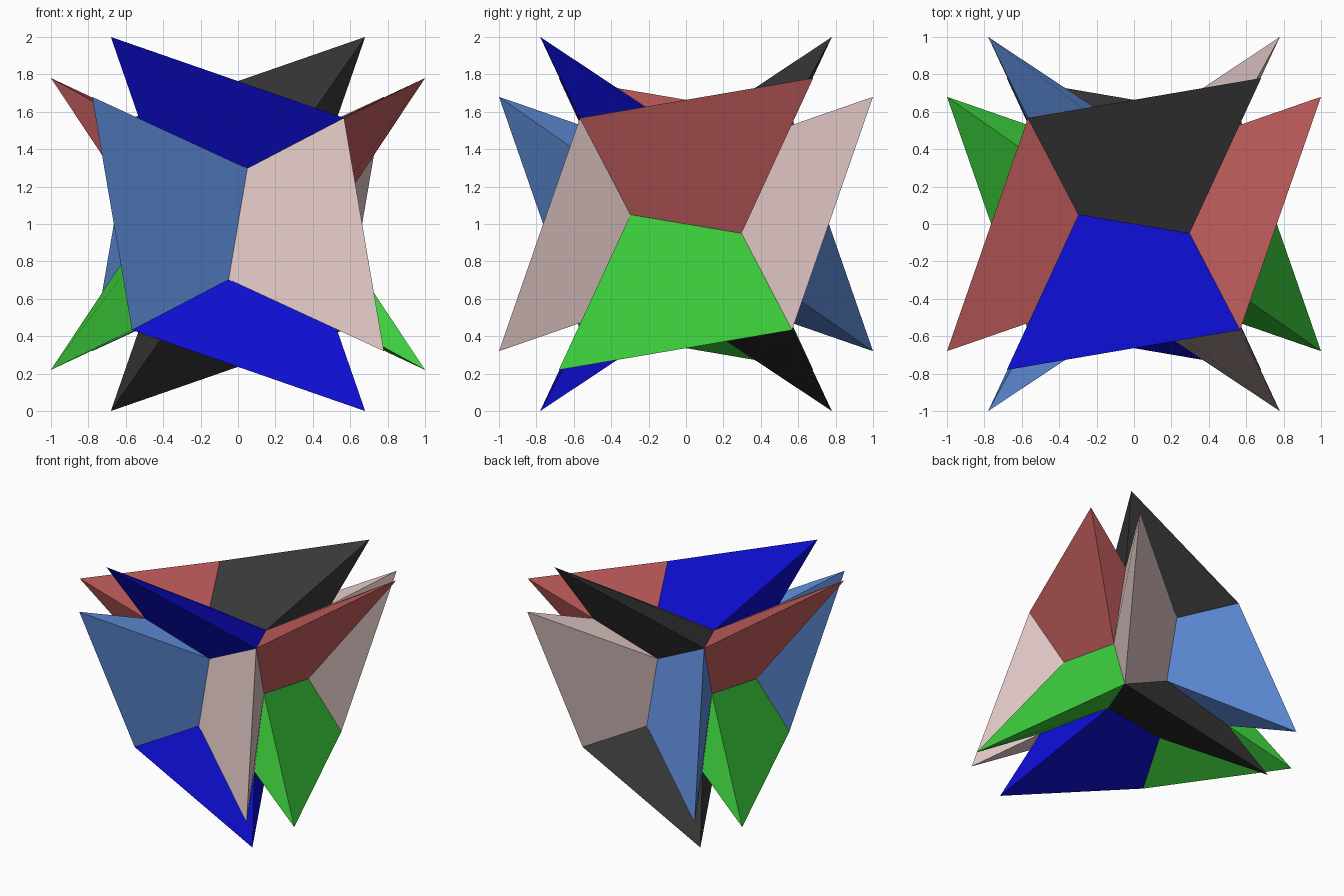
import bpy
from mathutils import Vector

if "Cube" in bpy.data.objects:
    bpy.data.objects.remove(bpy.data.objects["Cube"], do_unlink=True)


def linear(c):
    c /= 255
    return c / 12.92 if c <= 0.04045 else ((c + 0.055) / 1.055) ** 2.4


def material(name, rgb):
    colour = (*[linear(c) for c in rgb], 1)
    m = bpy.data.materials.new(name)
    m.use_nodes = True
    m.diffuse_color = colour
    bsdf = m.node_tree.nodes["Principled BSDF"]
    bsdf.inputs["Base Color"].default_value = colour
    bsdf.inputs["Roughness"].default_value = 0.8
    return m


# One spike of the front piece, about the star's centre
TIP = (-0.68, -0.78, 1.0)        # outer point
RIDGE = (0.567, -0.567, 0.567)   # corner where three pieces meet outside
SEAM_A = (0.297, -0.05, 0.45)    # ends of the seam with the opposite piece
SEAM_B = (-0.297, 0.05, 0.45)
SIDE = (0.05, -0.45, 0.297)      # end of the seam between the side pieces
NOTCH = (-0.51, -0.51, 0.51)     # dent where three spikes meet
SPIKE = [TIP, RIDGE, SEAM_A, SEAM_B, SIDE, NOTCH]
FACES = [(0, 1, 2, 3), (0, 5, 4, 1), (0, 3, 5)]


def half_turn(p):
    return (-p[0], p[1], -p[2])


def piece(name, turn, mat):
    """Two spikes related by a half turn, rotated into place."""
    points = SPIKE + [half_turn(p) for p in SPIKE]
    verts = [Vector(turn(*p)) + Vector((0, 0, 1)) for p in points]
    faces = FACES + [tuple(i + 6 for i in f) for f in FACES]
    mesh = bpy.data.meshes.new(name)
    mesh.from_pydata(verts, [], faces)
    mesh.materials.append(mat)
    mesh.update()
    obj = bpy.data.objects.new(name, mesh)
    bpy.context.collection.objects.link(obj)


# Six interlocking pieces, one colour each
piece("front_piece", lambda x, y, z: (x, y, z), material("blue", (13, 13, 208)))
piece("back_piece", lambda x, y, z: (-x, -y, z), material("charcoal", (58, 58, 58)))
piece("right_piece", lambda x, y, z: (y, -z, -x), material("light blue", (96, 143, 220)))
piece("left_piece", lambda x, y, z: (-y, z, -x), material("pale pink", (224, 199, 197)))
piece("top_piece", lambda x, y, z: (-z, x, -y), material("red", (198, 95, 95)))
piece("bottom_piece", lambda x, y, z: (-z, -x, y), material("green", (61, 208, 61)))
